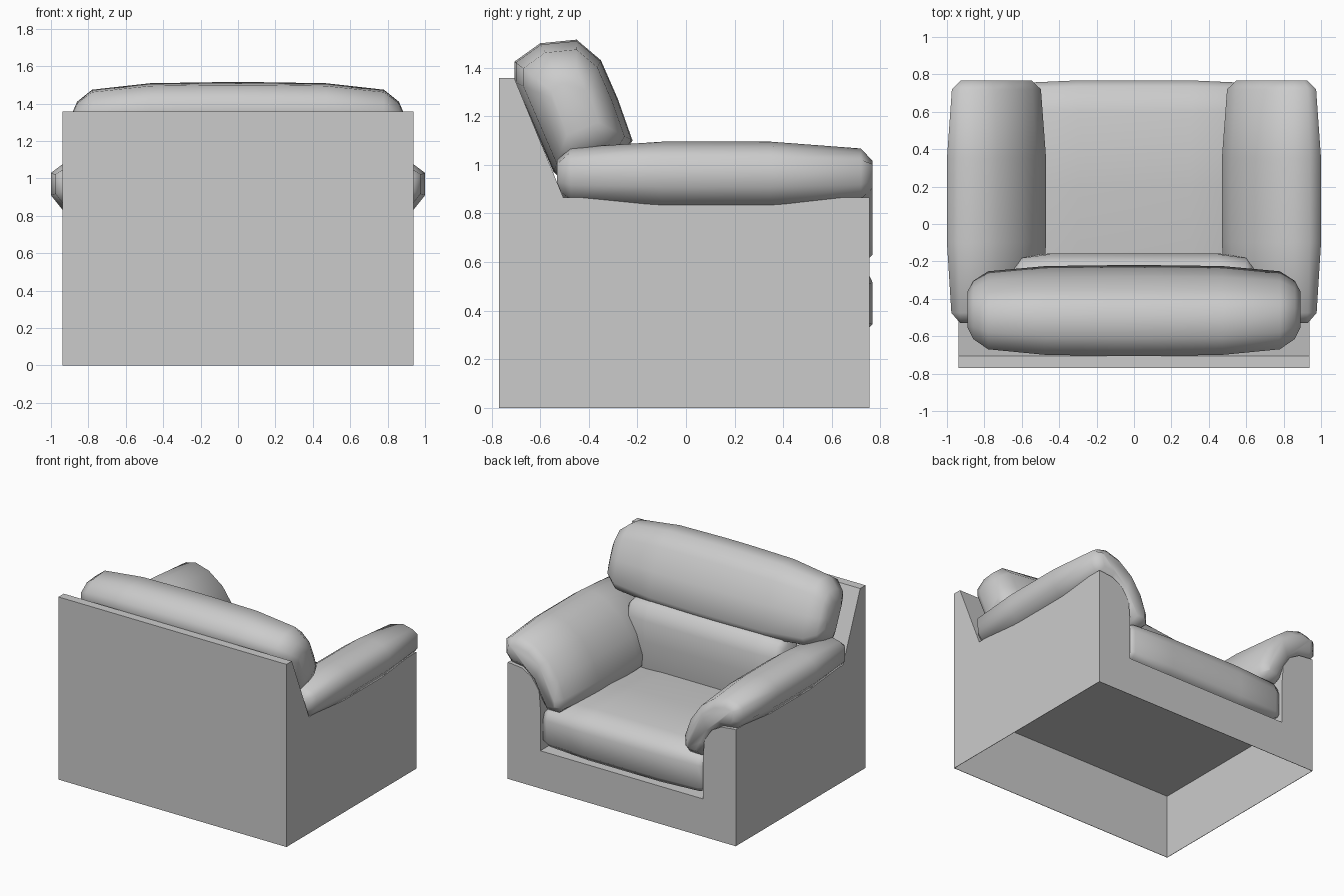
import bpy, bmesh, math
from mathutils import Vector

cube = bpy.data.objects.get("Cube")
if cube:
    bpy.data.objects.remove(cube, do_unlink=True)

grey = bpy.data.materials.new("light grey upholstery")
grey.use_nodes = True
grey.diffuse_color = (0.6, 0.6, 0.6, 1)
grey.node_tree.nodes["Principled BSDF"].inputs["Base Color"].default_value = (0.6, 0.6, 0.6, 1)


def inset_profile(profile, amount):
    """Move every corner of a closed 2D profile inward."""
    pts = [Vector(p) for p in profile]
    n = len(pts)
    area = sum(pts[i - 1].x * pts[i].y - pts[i].x * pts[i - 1].y for i in range(n))
    turn = 1 if area > 0 else -1
    result = []
    for i, p in enumerate(pts):
        d = (pts[(i + 1) % n] - pts[i - 1]).normalized()
        result.append(p + Vector((-d.y, d.x)) * turn * amount)
    return result


def shrink_profile(profile, amount):
    """Scale a closed 2D profile towards its middle."""
    pts = [Vector(p) for p in profile]
    middle = sum(pts, Vector((0, 0))) / len(pts)
    return [p.lerp(middle, amount) for p in pts]


def loft(name, profile, stations, axis, taper=inset_profile, smooth=True):
    """Sweep a profile along x or y; each station is (position, taper amount)."""
    bm = bmesh.new()
    rings = []
    for s, amount in stations:
        ring = taper(profile, amount)
        rings.append([bm.verts.new((s, a, b) if axis == "x" else (a, s, b)) for a, b in ring])
    n = len(profile)
    for r0, r1 in zip(rings, rings[1:]):
        for i in range(n):
            j = (i + 1) % n
            bm.faces.new((r0[i], r0[j], r1[j], r1[i]))
    bm.faces.new(rings[0])
    bm.faces.new(rings[-1])
    bmesh.ops.recalc_face_normals(bm, faces=bm.faces)
    mesh = bpy.data.meshes.new(name)
    bm.to_mesh(mesh)
    bm.free()
    mesh.materials.append(grey)
    obj = bpy.data.objects.new(name, mesh)
    bpy.context.collection.objects.link(obj)
    if smooth:
        bpy.ops.object.select_all(action="DESELECT")
        obj.select_set(True)
        bpy.context.view_layer.objects.active = obj
        bpy.ops.object.shade_smooth_by_angle(angle=math.radians(75))
    return obj


def prism(name, profile, start, end, axis):
    return loft(name, profile, [(start, 0), (end, 0)], axis, smooth=False)


def rect(a0, a1, b0, b1):
    return [(a0, b0), (a1, b0), (a1, b1), (a0, b1)]


def cut(obj, cutter):
    mod = obj.modifiers.new("cut", "BOOLEAN")
    mod.operation = "DIFFERENCE"
    mod.solver = "EXACT"
    mod.object = cutter
    cutter.hide_render = True
    bpy.context.view_layer.objects.active = obj
    bpy.ops.object.modifier_apply(modifier=mod.name)
    bpy.data.objects.remove(cutter, do_unlink=True)


def both_ways(half):
    """Mirror stations about the middle."""
    return [(-s, a) for s, a in reversed(half)] + half


# Frame: side outline with a sloping back
frame = prism("frame", [(-0.77, 0), (0.755, 0), (0.755, 0.866), (-0.505, 0.866),
                        (-0.707, 1.358), (-0.77, 1.358)], -0.938, 0.938, "x")

# Seat well between the rounded arms, lower behind the front rail
arch = [(0.67, 0.6), (0.68, 0.72), (0.74, 0.81), (0.82, 0.855), (0.92, 0.866)]
well = [(0.67, 0.5)] + arch + [(0.92, 0.9)]
well += [(-x, z) for x, z in reversed(well)]
cut(frame, prism("well_cutter", well, -0.4, 0.9, "y"))
cut(frame, prism("rail_cutter", rect(-0.67, 0.67, 0.28, 0.56), 0.56, 0.9, "y"))

# Hollow underside with thin walls
cut(frame, prism("cavity_cutter", rect(-0.935, 0.935, -0.1, 0.475), -0.767, 0.54, "y"))
cut(frame, prism("front_cavity_cutter", rect(-0.935, 0.935, -0.1, 0.27), 0.5, 0.752, "y"))

# Arm cushions draped over the arms
arm = [(1.0, 0.91), (1.0, 1.03), (0.94, 1.075), (0.85, 1.095), (0.73, 1.06), (0.61, 0.97),
       (0.52, 0.84), (0.47, 0.7), (0.475, 0.61), (0.53, 0.56), (0.65, 0.56), (0.72, 0.66),
       (0.77, 0.76), (0.84, 0.82), (0.94, 0.835)]
arm_stations = [(-0.53, 0.075), (-0.475, 0.025), (-0.1, 0), (0.35, 0), (0.72, 0.028), (0.768, 0.08)]
for side, name in ((1, "left_arm_cushion"), (-1, "right_arm_cushion")):
    loft(name, [(side * x, z) for x, z in arm], arm_stations, "y")

# Seat cushion, with a deep rounded front edge
seat = [(0.768, 0.345), (0.768, 0.515), (0.735, 0.585), (0.6, 0.625), (0.2, 0.63), (-0.16, 0.605),
        (-0.35, 0.59), (-0.35, 0.5), (0.5, 0.5), (0.6, 0.31), (0.72, 0.295)]
loft("seat_cushion", seat, both_ways([(0.3, 0), (0.62, 0.015), (0.665, 0.04)]), "x")

# Lower back cushion between the arms
lower_back = [(-0.45, 0.5), (-0.19, 0.5), (-0.165, 0.62), (-0.157, 0.8), (-0.162, 0.95),
              (-0.2, 1.04), (-0.27, 1.075), (-0.45, 1.05)]
loft("lower_back_cushion", lower_back, both_ways([(0.45, 0), (0.6, 0.02), (0.64, 0.06)]), "x")

# Upper back cushion leaning on the slope
upper_back = [(-0.705, 1.34), (-0.705, 1.425), (-0.6, 1.5), (-0.45, 1.515), (-0.35, 1.43),
              (-0.28, 1.27), (-0.22, 1.1), (-0.26, 1.03), (-0.38, 0.97), (-0.5, 0.93),
              (-0.545, 0.97)]
loft("upper_back_cushion", upper_back,
     both_ways([(0.1, 0), (0.47, 0.02), (0.78, 0.14), (0.86, 0.36), (0.89, 0.6)]),
     "x", taper=shrink_profile)
